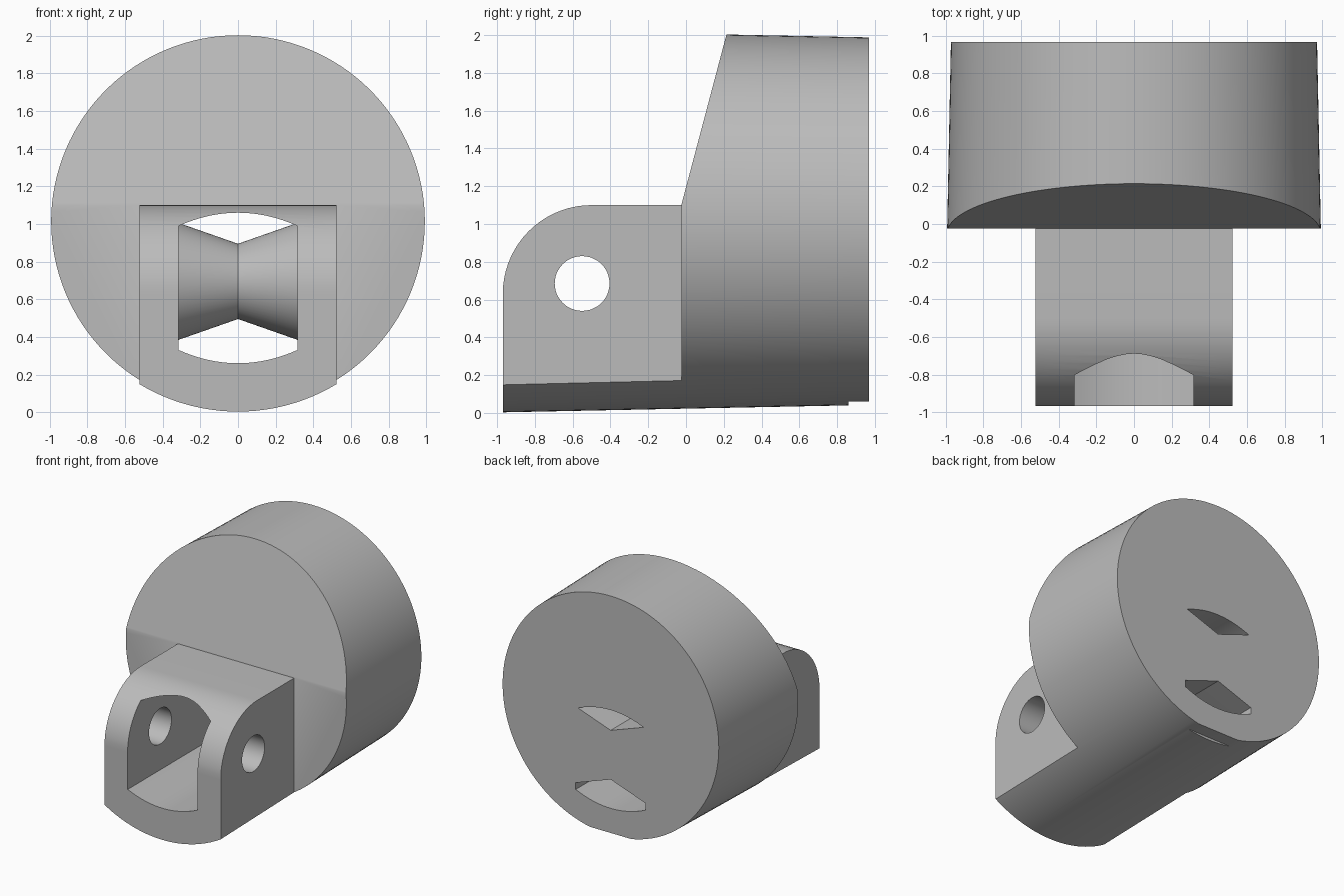
import bpy
import bmesh
from math import pi, sin, cos, radians
from mathutils import Matrix, Vector

cube = bpy.data.objects.get("Cube")
if cube:
    bpy.data.objects.remove(cube)

grey = bpy.data.materials.new("plain grey")
grey.use_nodes = True
GREY = (0.5, 0.5, 0.5, 1)
grey.diffuse_color = GREY
grey.node_tree.nodes["Principled BSDF"].inputs["Base Color"].default_value = GREY


def finish(name, bm):
    bmesh.ops.recalc_face_normals(bm, faces=bm.faces)
    mesh = bpy.data.meshes.new(name)
    bm.to_mesh(mesh)
    bm.free()
    mesh.materials.append(grey)
    obj = bpy.data.objects.new(name, mesh)
    bpy.context.collection.objects.link(obj)
    return obj


def loft(name, rings):
    """Closed solid skinned through matching rings of points."""
    bm = bmesh.new()
    loops = [[bm.verts.new(p) for p in ring] for ring in rings]
    for a, b in zip(loops, loops[1:]):
        for i in range(len(a)):
            j = (i + 1) % len(a)
            bm.faces.new((a[i], a[j], b[j], b[i]))
    bm.faces.new(loops[0])
    bm.faces.new(loops[-1])
    return finish(name, bm)


def side_prism(name, profile, x0, x1):
    """Extrude a (y, z) profile along x."""
    return loft(name, [[(x, y, z) for y, z in profile] for x in (x0, x1)])


def box(name, x0, x1, y0, y1, z0, z1):
    return side_prism(name, [(y0, z0), (y1, z0), (y1, z1), (y0, z1)], x0, x1)


def cut(target, cutter):
    cutter.hide_render = True
    mod = target.modifiers.new("cut", 'BOOLEAN')
    mod.operation = 'DIFFERENCE'
    mod.solver = 'EXACT'
    mod.object = cutter
    bpy.context.view_layer.objects.active = target
    bpy.ops.object.modifier_apply(modifier=mod.name)
    bpy.data.objects.remove(cutter)


# Tapered round body lying along y
bm = bmesh.new()
bmesh.ops.create_cone(bm, cap_ends=True, segments=128, radius1=1.012,
                      radius2=0.973, depth=1.936)
bmesh.ops.transform(bm, verts=bm.verts, matrix=Matrix.Translation((0, 0, 1.015))
                    @ Matrix.Rotation(-pi / 2, 4, 'X'))
body = finish("clevis_body", bm)

# Rounded tongue top, flat shoulder and sloped face
R = 0.47
nose = [(-0.5 - R * cos(a), 0.63 + R * sin(a))
        for a in (radians(i * 5) for i in range(19))]
top = [(-1.2, 0.63), (-0.968, 0.63)] + nose[1:] + [
    (-0.025, 1.1), (0.24, 2.1), (-1.2, 2.1)]
cut(body, side_prism("top_cutter", top, -1.2, 1.2))

# Flat sides of the tongue
for s in (-1, 1):
    cut(body, box("side_cutter", s * 0.523, s * 1.2, -1.2, -0.025, -0.2, 1.6))

# Arched passage, split in two towards the back by an hourglass post
W, RISE, N = 0.315, 0.07, 16
xs = [W * (2 * i / N - 1) for i in range(N + 1)]
arch = [RISE * (1 - (x / W) ** 2) for x in xs]
outline = [(x, 0.33 - h) for x, h in zip(xs, arch)]
outline += [(x, 0.99 + h) for x, h in reversed(list(zip(xs, arch)))]
passage = loft("passage_cutter",
               [[(x, y, z) for x, z in outline] for y in (-1.2, 1.2)])


def post_ring(x):
    r = 0.2 + 0.35 * abs(x)
    pts = [(x, 0.35 - r * cos(a), 0.695 + r * sin(a))
           for a in (radians(i * 5 - 90) for i in range(37))]
    return pts + [(x, 1.4, 0.695 + r), (x, 1.4, 0.695 - r)]


cut(passage, loft("post", [post_ring(x) for x in (-0.34, 0, 0.34)]))
cut(body, passage)

# Pin hole through both fingers
pin = [(-0.55 + 0.145 * cos(a), 0.685 + 0.145 * sin(a))
       for a in (2 * pi * i / 48 for i in range(48))]
cut(body, side_prism("pin_cutter", pin, -0.8, 0.8))

# Shallow notch under the back rim
cut(body, box("notch_cutter", -0.5, 0.5, 0.86, 1.2, -0.2, 0.06))

bpy.ops.object.select_all(action='DESELECT')
body.select_set(True)
bpy.context.view_layer.objects.active = body
bpy.ops.object.shade_smooth_by_angle(angle=radians(20))
